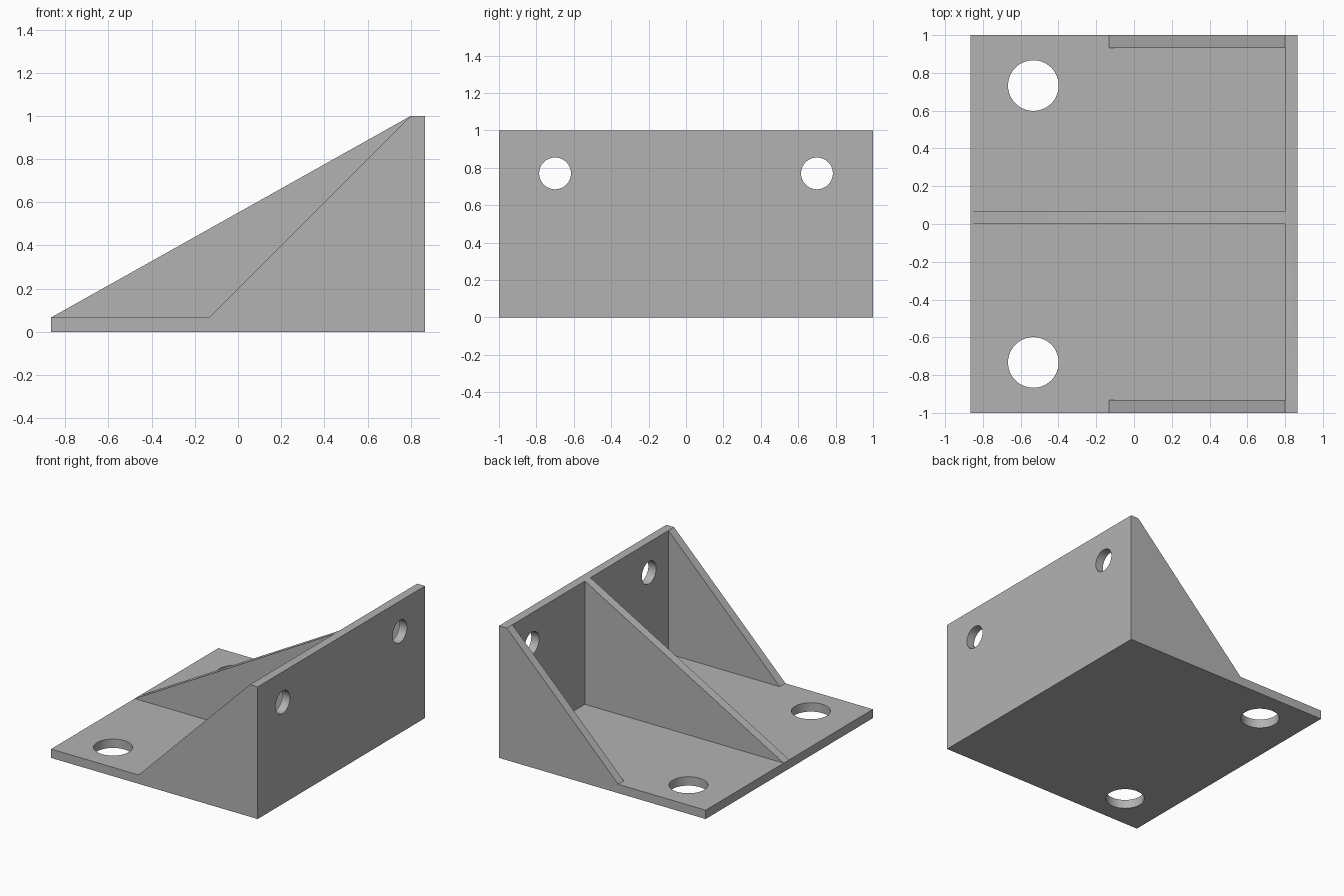
import bpy
import bmesh
import math
from mathutils import Matrix, Vector

if "Cube" in bpy.data.objects:
    bpy.data.objects.remove(bpy.data.objects["Cube"], do_unlink=True)

X, T, IN = 0.865, 0.067, 0.8   # half depth, plate thickness, inner wall face

grey = bpy.data.materials.new("plain grey")
grey.use_nodes = True
grey.diffuse_color = (0.45, 0.45, 0.45, 1)
grey.node_tree.nodes["Principled BSDF"].inputs["Base Color"].default_value = grey.diffuse_color


def finish(name, bm):
    bmesh.ops.recalc_face_normals(bm, faces=bm.faces)
    mesh = bpy.data.meshes.new(name)
    bm.to_mesh(mesh)
    bm.free()
    mesh.materials.append(grey)
    ob = bpy.data.objects.new(name, mesh)
    bpy.context.collection.objects.link(ob)
    return ob


def extrude_profile(name, points, y0, y1):
    """Extrude an (x, z) outline along y."""
    bm = bmesh.new()
    face = bm.faces.new([bm.verts.new((x, y0, z)) for x, z in points])
    ext = bmesh.ops.extrude_face_region(bm, geom=[face])
    verts = [v for v in ext["geom"] if isinstance(v, bmesh.types.BMVert)]
    bmesh.ops.translate(bm, verts=verts, vec=(0, y1 - y0, 0))
    return finish(name, bm)


def cylinder(name, centre, radius, turn):
    bm = bmesh.new()
    bmesh.ops.create_cone(bm, cap_ends=True, segments=64, radius1=radius,
                          radius2=radius, depth=0.2,
                          matrix=Matrix.Translation(Vector(centre)) @ Matrix.Rotation(turn, 4, "Y"))
    return finish(name, bm)


def combine(target, tool, operation):
    mod = target.modifiers.new(operation.title(), "BOOLEAN")
    mod.operation = operation
    mod.solver = "EXACT"
    mod.object = tool
    bpy.context.view_layer.objects.active = target
    bpy.ops.object.modifier_apply(modifier=mod.name)
    bpy.data.objects.remove(tool, do_unlink=True)


# Base plate and upright wall as one L section
bracket = extrude_profile("angle_bracket", [
    (-X, 0), (X, 0), (X, 1), (IN, 1), (IN, T), (-X, T)], -1, 1)

# Triangular ribs, set slightly into the plates
for name, toe, y0, y1 in (("right_rib", -0.133, -1, T - 1),
                          ("middle_rib", -X, 0, T),
                          ("left_rib", -0.133, 1 - T, 1)):
    rib = extrude_profile(name, [
        (toe, T), (toe + 0.03, T / 2), (IN + T / 2, T / 2), (IN + T / 2, 0.97), (IN, 1)], y0, y1)
    combine(bracket, rib, "UNION")

# Bolt holes through the base and the wall
for side in (-1, 1):
    combine(bracket, cylinder("base_hole", (-0.533, side * 0.733, T / 2), 0.134, 0), "DIFFERENCE")
    combine(bracket, cylinder("wall_hole", (0.833, side * 0.7, 0.77), 0.085, math.pi / 2), "DIFFERENCE")

# Smooth hole walls, crisp plate edges
bpy.ops.object.select_all(action="DESELECT")
bracket.select_set(True)
bpy.context.view_layer.objects.active = bracket
bpy.ops.object.shade_smooth_by_angle(angle=math.radians(30))
